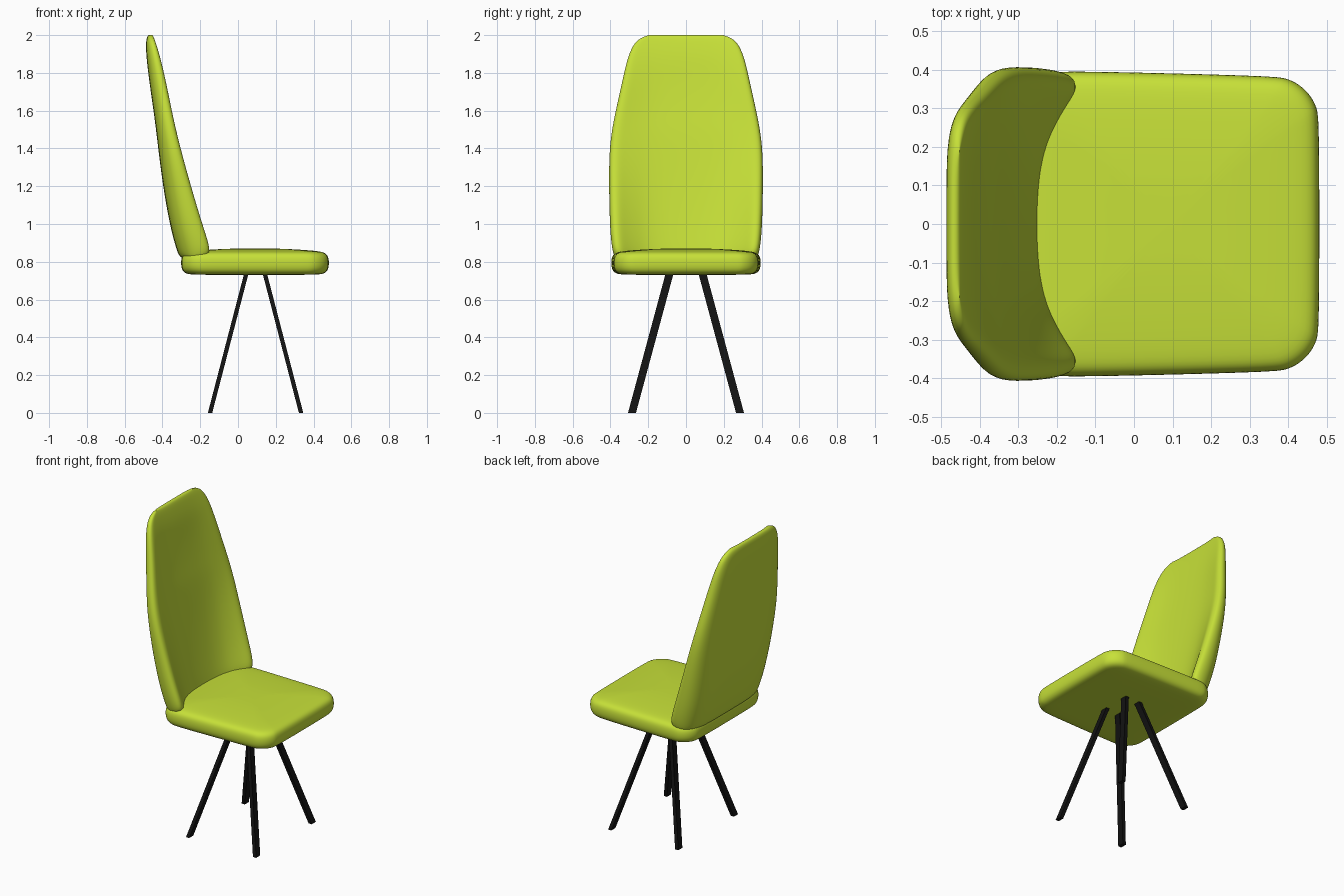
import bpy, bmesh, math

if "Cube" in bpy.data.objects:
    bpy.data.objects.remove(bpy.data.objects["Cube"])


def material(name, col):
    m = bpy.data.materials.new(name)
    m.diffuse_color = (*col, 1)
    m.use_nodes = True
    m.node_tree.nodes["Principled BSDF"].inputs["Base Color"].default_value = m.diffuse_color
    return m


LIME = material("lime_upholstery", (0.57, 0.75, 0.04))
BLACK = material("black_metal", (0.006, 0.006, 0.006))


def loft(name, rings, mat, cap=None, subdiv=0):
    """Join closed rings of points into a skin; cap is a list of index faces."""
    bm = bmesh.new()
    vs = [[bm.verts.new(p) for p in r] for r in rings]
    n = len(rings[0])
    for a, b in zip(vs, vs[1:]):
        for i in range(n):
            j = (i + 1) % n
            bm.faces.new((a[i], a[j], b[j], b[i]))
    for end in (vs[0], vs[-1]):
        for f in cap or [range(n)]:
            bm.faces.new([end[i] for i in f])
    bmesh.ops.recalc_face_normals(bm, faces=bm.faces)
    me = bpy.data.meshes.new(name)
    bm.to_mesh(me)
    bm.free()
    me.materials.append(mat)
    ob = bpy.data.objects.new(name, me)
    bpy.context.collection.objects.link(ob)
    if subdiv:
        me.shade_smooth()
        mod = ob.modifiers.new("smooth", 'SUBSURF')
        mod.levels = mod.render_levels = subdiv
    return ob


# Seat cushion: rounded rectangles stacked into a crowned pad
def seat_ring(inset, z, cx=0.09, hx=0.392, hy=0.392, steps=5):
    r = max(0.12 - 0.5 * inset, 0.03)
    ax, ay = hx - inset - r, hy - inset - r
    pts = []
    for q, (sx, sy) in enumerate(((1, 1), (-1, 1), (-1, -1), (1, -1))):
        for k in range(steps + 1):
            a = math.pi / 2 * (q + k / steps)
            x = sx * ax + r * math.cos(a)
            y = sy * ay + r * math.sin(a)
            pts.append((cx + x, y * (1 - 0.025 * x / hx), z))
    return pts


profile = [(0.25, 0.731), (0.06, 0.731), (0.02, 0.737), (0, 0.765), (0, 0.82),
           (0.015, 0.845), (0.05, 0.857), (0.18, 0.866), (0.3, 0.871)]
loft("seat", [seat_ring(i, z) for i, z in profile], LIME, subdiv=2)

# Backrest: C-shaped sections that wrap forward into side wings
OUTER = [(0, 0), (0, .35), (.02, .65), (.15, .86), (.4, .97), (.7, 1), (.93, .98)]
INNER = [(.97, .87), (.73, .78), (.45, .65), (.23, .52), (.08, .35), (.02, .18), (0, 0)]


def back_ring(z, xb, xf, xi, w):
    half = [(xb + f * (xf - xb), y * w, z) for f, y in OUTER]
    half.append((xf, .93 * w, z))
    half += [(xi + f * (xf - xi), y * w, z) for f, y in INNER]
    return half + [(x, -y, z) for x, y, z in half[-2:0:-1]]


# height, back x, wing tip x, inner centre x, half width
rows = [(.812, -.29, -.19, -.24, .37), (.835, -.315, -.15, -.25, .385),
        (.88, -.33, -.147, -.257, .397), (1.0, -.362, -.188, -.28, .407),
        (1.2, -.397, -.248, -.315, .411), (1.38, -.42, -.298, -.342, .41),
        (1.5, -.434, -.328, -.36, .395), (1.6, -.447, -.35, -.38, .375),
        (1.75, -.469, -.38, -.405, .341), (1.87, -.484, -.408, -.42, .315),
        (1.945, -.488, -.43, -.437, .285), (1.982, -.485, -.443, -.447, .25),
        (2.002, -.476, -.453, -.456, .2)]
cap = []
for i in range(7):
    face = [i, i + 1, 13 - i, 14 - i]
    if i == 6:
        face = [6, 7, 8]
    cap += [face, [(28 - k) % 28 for k in face]]
loft("backrest", [back_ring(*r) for r in rows], LIME, cap, subdiv=2)


# Four splayed legs of flat bar
def leg_ring(x, y, z, hx=0.0115, hy=0.021):
    return [(x + a * hx, y + b * hy, z) for a, b in ((-1, -1), (1, -1), (1, 1), (-1, 1))]


for xn, sx in (("right", 1), ("left", -1)):
    for yn, sy in (("front", -1), ("back", 1)):
        foot = leg_ring(0.093 + sx * 0.241, sy * 0.286, 0)
        top = leg_ring(0.093 + sx * 0.047, sy * 0.085, 0.745)
        loft(f"{yn}_{xn}_leg", [foot, top], BLACK)
